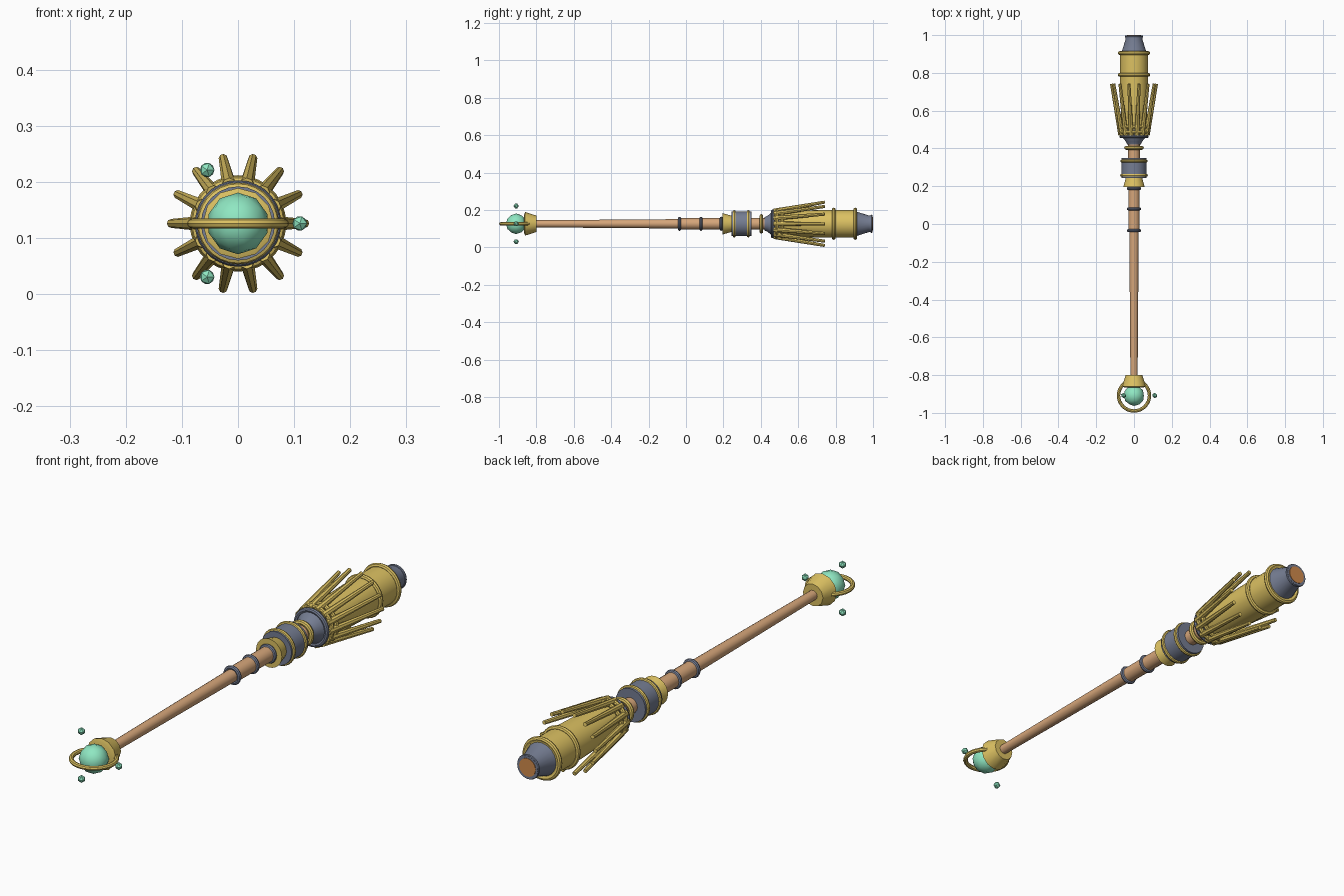
import bpy, math
from mathutils import Vector

if "Cube" in bpy.data.objects:
    bpy.data.objects.remove(bpy.data.objects["Cube"])

AXIS_Z = 0.126
ORB_Y = -0.908


def material(name, rgb):
    # display values converted to linear
    col = [((c / 255 + 0.055) / 1.055) ** 2.4 for c in rgb] + [1]
    m = bpy.data.materials.new(name)
    m.use_nodes = True
    m.diffuse_color = col
    m.node_tree.nodes["Principled BSDF"].inputs["Base Color"].default_value = col
    return m


GOLD = material("gold", (220, 193, 98))
STEEL = material("blue steel", (117, 125, 146))
WOOD = material("wood", (214, 166, 122))
GREEN = material("green crystal", (144, 232, 195))
COPPER = material("copper", (208, 138, 76))


def finish(obj, name, mat, smooth=True):
    obj.name = name
    obj.data.materials.append(mat)
    if smooth:
        bpy.ops.object.select_all(action='DESELECT')
        obj.select_set(True)
        bpy.context.view_layer.objects.active = obj
        bpy.ops.object.shade_smooth_by_angle(angle=math.radians(35))
    return obj


def lathe(name, profile, mat, sides=24):
    """Closed solid turned about the long axis; profile is (y, radius) pairs."""
    verts, faces = [], []
    for y, r in profile:
        for i in range(sides):
            a = math.tau * i / sides
            verts.append((r * math.cos(a), y, AXIS_Z + r * math.sin(a)))
    for k in range(len(profile) - 1):
        for i in range(sides):
            j = (i + 1) % sides
            p, q = k * sides, (k + 1) * sides
            faces.append((p + i, q + i, q + j, p + j))
    faces.append(tuple(range(sides)))
    faces.append(tuple(reversed(range(len(verts) - sides, len(verts)))))
    mesh = bpy.data.meshes.new(name)
    mesh.from_pydata(verts, [], faces)
    obj = bpy.data.objects.new(name, mesh)
    bpy.context.collection.objects.link(obj)
    return finish(obj, name, mat)


def band(name, y, outer, thick, mat):
    """Round ring wrapped around the long axis."""
    bpy.ops.mesh.primitive_torus_add(major_radius=outer - thick, minor_radius=thick,
                                     major_segments=28, minor_segments=8,
                                     location=(0, y, AXIS_Z), rotation=(math.pi / 2, 0, 0))
    return finish(bpy.context.object, name, mat)


def rod(name, start, end, r1, r2, mat):
    a, b = Vector(start), Vector(end)
    bpy.ops.mesh.primitive_cone_add(vertices=8, radius1=r1, radius2=r2, depth=(b - a).length,
                                    location=(a + b) / 2,
                                    rotation=(b - a).to_track_quat('Z', 'Y').to_euler())
    return finish(bpy.context.object, name, mat)


def crystal(name, x, z, radius, detail, smooth):
    bpy.ops.mesh.primitive_ico_sphere_add(subdivisions=detail, radius=radius,
                                          location=(x, ORB_Y, z), rotation=(math.pi / 2, 0, 0))
    return finish(bpy.context.object, name, GREEN, smooth)


# Crystal head: orb, hoop, three floating gems and its cup
crystal("orb", 0, AXIS_Z, 0.055, 2, True)
bpy.ops.mesh.primitive_torus_add(major_radius=0.082, minor_radius=0.009, major_segments=32,
                                 minor_segments=8, location=(0, ORB_Y, AXIS_Z))
finish(bpy.context.object, "orb_hoop", GOLD)
for i in range(3):
    a = math.tau * i / 3
    crystal(f"floating_gem_{i + 1}", 0.11 * math.cos(a), AXIS_Z + 0.11 * math.sin(a),
            0.0145, 1, False)
lathe("orb_cup", [(-0.865, 0.05), (-0.86, 0.063), (-0.8, 0.044)], GOLD, 12)

# Wooden shaft and grip with dark bands
lathe("shaft", [(-0.82, 0.019), (-0.03, 0.025)], WOOD, 16)
lathe("grip", [(-0.035, 0.03), (0.46, 0.031)], WOOD, 16)
for i, y in enumerate((-0.035, 0.08, 0.188)):
    band(f"grip_band_{i + 1}", y, 0.038, 0.008, STEEL)

# Middle hub
lathe("hub_flare", [(0.195, 0.057), (0.245, 0.043)], GOLD)
lathe("hub_drum", [(0.243, 0.066), (0.35, 0.066)], STEEL)
for i, y in enumerate((0.258, 0.333)):
    band(f"hub_ring_{i + 1}", y, 0.073, 0.008, GOLD)
band("neck_ring", 0.403, 0.052, 0.01, GOLD)

# Broom collar
lathe("collar_cone", [(0.42, 0.036), (0.435, 0.042), (0.462, 0.064), (0.5, 0.068)], STEEL)
band("collar_dark_ring", 0.463, 0.077, 0.009, STEEL)
for i, y in enumerate((0.485, 0.514)):
    band(f"collar_ring_{i + 1}", y, 0.084, 0.009, GOLD)

# Flared crown of tapering rods
RODS = 14
for i in range(RODS):
    a = math.tau * i / RODS
    c, s = math.cos(a), math.sin(a)
    rod(f"crown_rod_{i + 1}", (0.07 * c, 0.47, AXIS_Z + 0.07 * s),
        (0.119 * c, 0.742, AXIS_Z + 0.119 * s), 0.013, 0.008, GOLD)

# Barrel and nozzle
lathe("barrel", [(0.49, 0.066), (0.72, 0.074), (0.912, 0.074)], GOLD)
for i, y in enumerate((0.79, 0.905)):
    band(f"barrel_ring_{i + 1}", y, 0.086, 0.01, GOLD)
lathe("nozzle", [(0.91, 0.066), (0.975, 0.045), (0.998, 0.045)], STEEL)
band("nozzle_lip", 0.992, 0.049, 0.006, STEEL)
lathe("nozzle_core", [(0.99, 0.036), (1.0, 0.036)], COPPER)
